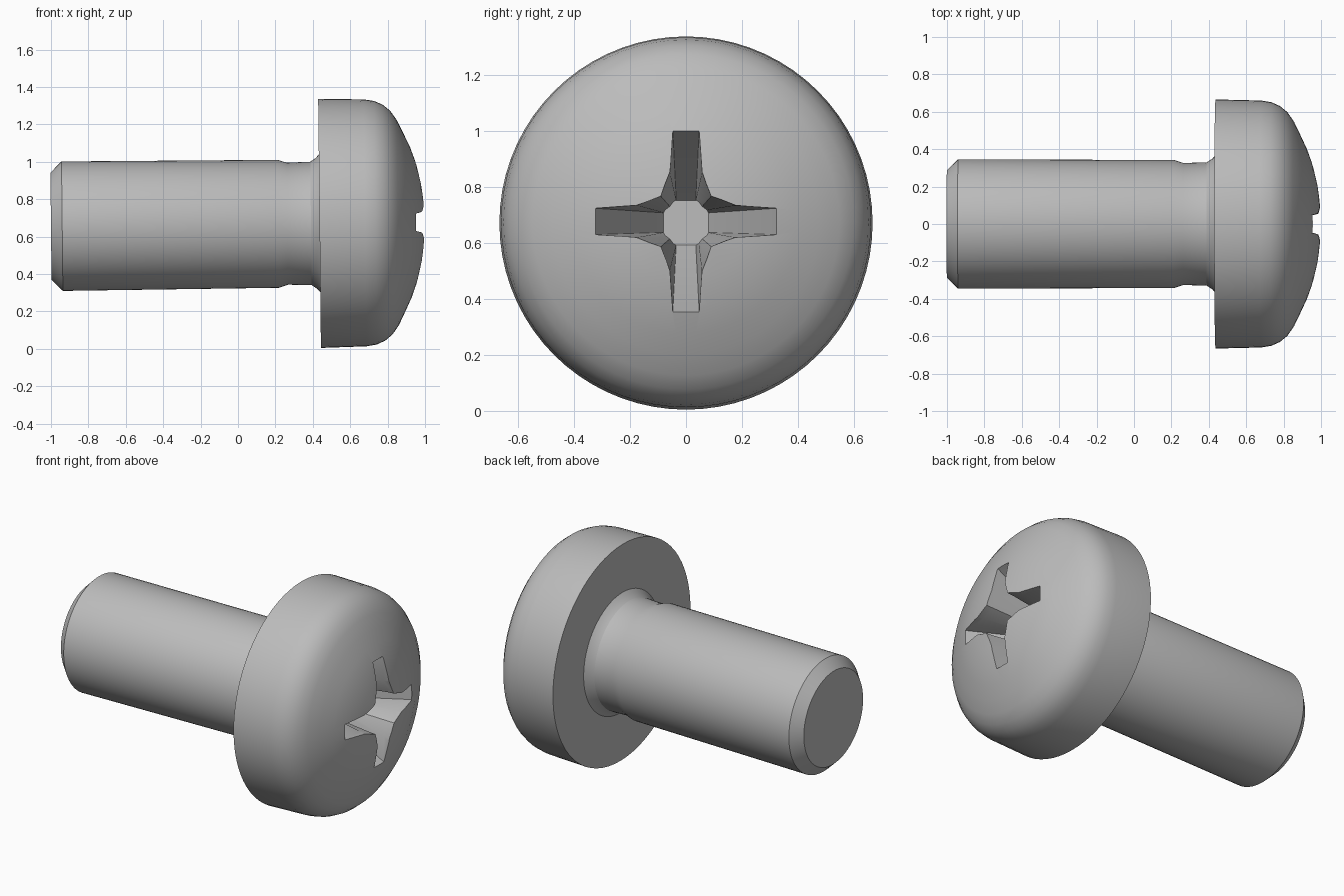
import bpy, bmesh, math

if "Cube" in bpy.data.objects:
    bpy.data.objects.remove(bpy.data.objects["Cube"])

SEG = 72
TILT = 0.011      # the axis rises slightly towards the head
AXIS_Z = 0.671    # axis height at the underside of the head
PIVOT_X = 0.44

steel = bpy.data.materials.new("grey steel")
steel.diffuse_color = (0.5, 0.5, 0.5, 1)
steel.use_nodes = True
steel.node_tree.nodes["Principled BSDF"].inputs["Base Color"].default_value = steel.diffuse_color


def make_object(name, rings):
    """Skin a list of equal-length rings of points and cap both ends."""
    bm = bmesh.new()
    loops = [[bm.verts.new(p) for p in ring] for ring in rings]
    n = len(loops[0])
    for a, b in zip(loops, loops[1:]):
        for i in range(n):
            j = (i + 1) % n
            bm.faces.new((a[i], a[j], b[j], b[i]))
    bm.faces.new(loops[0])
    bm.faces.new(loops[-1])
    bmesh.ops.recalc_face_normals(bm, faces=bm.faces)
    mesh = bpy.data.meshes.new(name)
    bm.to_mesh(mesh)
    bm.free()
    mesh.materials.append(steel)
    obj = bpy.data.objects.new(name, mesh)
    bpy.context.collection.objects.link(obj)
    obj.location = (PIVOT_X, 0, AXIS_Z)
    obj.rotation_euler = (0, -TILT, 0)
    return obj


def lathe(name, profile):
    """Spin (x, radius) points around the long axis."""
    angles = [2 * math.pi * i / SEG for i in range(SEG)]
    return make_object(name, [[(x - PIVOT_X, r * math.cos(a), r * math.sin(a))
                               for a in angles] for x, r in profile])


def cross_ring(x, tip, half, mid, mid_half, corner):
    """Outline of a four-armed recess at depth x."""
    arm = [(corner, -corner), (mid, -mid_half), (tip, -half),
           (tip, half), (mid, mid_half)]
    ring = []
    for k in range(4):
        c, s = round(math.cos(k * math.pi / 2)), round(math.sin(k * math.pi / 2))
        ring += [(x - PIVOT_X, u * c - v * s, u * s + v * c) for u, v in arm]
    return ring


def smooth(obj, angle):
    bpy.ops.object.select_all(action='DESELECT')
    obj.select_set(True)
    bpy.context.view_layer.objects.active = obj
    bpy.ops.object.shade_smooth_by_angle(angle=math.radians(angle))


# Shaft with chamfered end, undercut neck and flare into the head
shaft = lathe("shaft", [(-1.0, 0.287), (-0.94, 0.346), (0.215, 0.342),
                        (0.265, 0.326), (0.39, 0.33), (0.42, 0.35), (0.45, 0.385)])

# Domed pan head
head = lathe("head", [(0.436, 0.666), (0.68, 0.66), (0.735, 0.651), (0.78, 0.631),
                      (0.82, 0.598), (0.855, 0.548), (0.89, 0.475), (0.925, 0.4),
                      (0.957, 0.31), (0.98, 0.215), (0.995, 0.12), (1.0, 0.05)])

# Tapered cross recess
cutter = make_object("recess_cutter", [
    cross_ring(1.05, 0.355, 0.047, 0.19, 0.060, 0.092),
    cross_ring(0.95, 0.322, 0.047, 0.17, 0.056, 0.088),
    cross_ring(0.55, 0.080, 0.035, 0.075, 0.045, 0.058)])
cutter.hide_render = True

cut = head.modifiers.new("recess", 'BOOLEAN')
cut.operation = 'DIFFERENCE'
cut.solver = 'EXACT'
cut.object = cutter
bpy.context.view_layer.objects.active = head
bpy.ops.object.modifier_apply(modifier="recess")
bpy.data.objects.remove(cutter)

smooth(shaft, 22)
smooth(head, 25)
